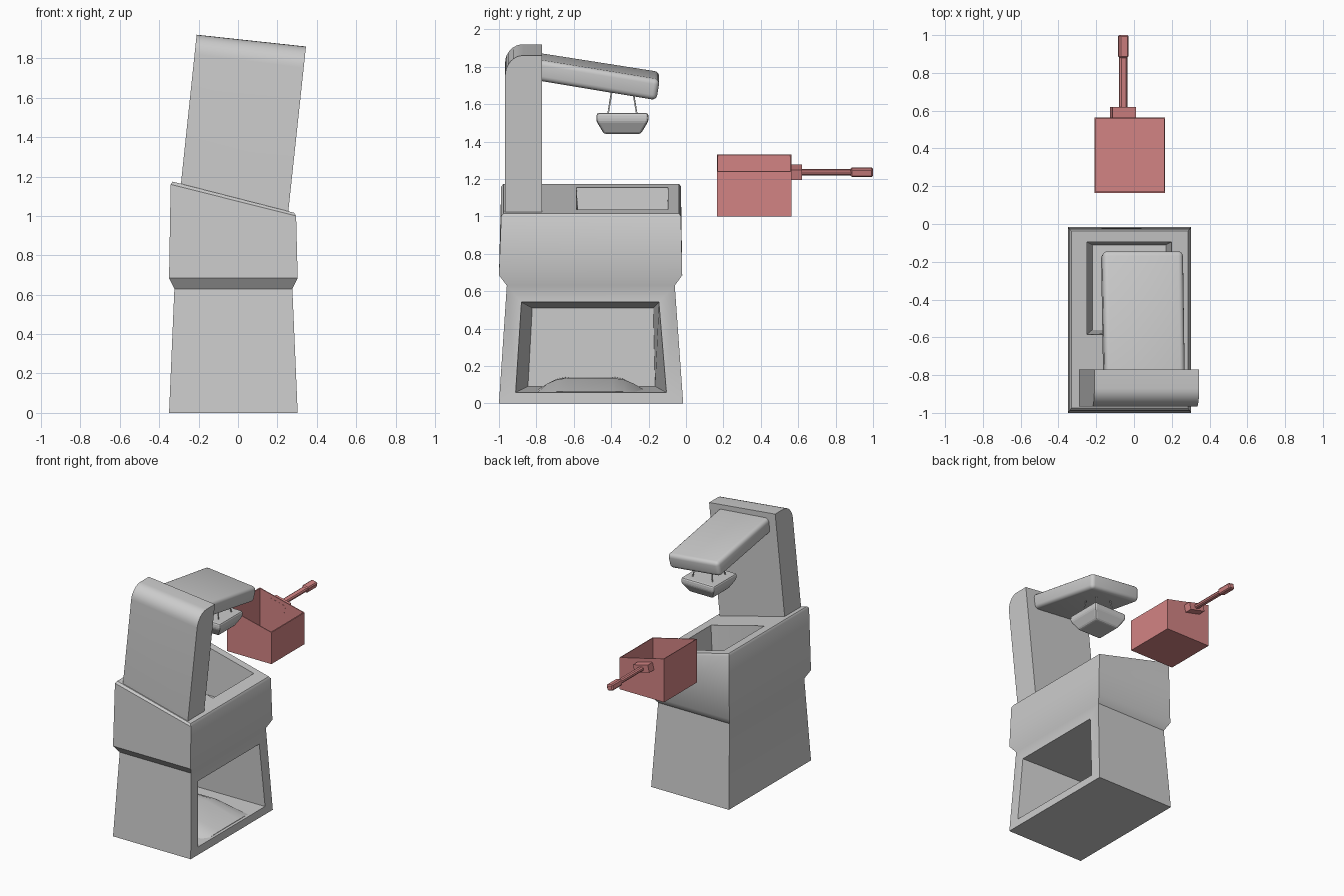
import bpy, bmesh, math
from mathutils import Vector, Matrix

if "Cube" in bpy.data.objects:
    bpy.data.objects.remove(bpy.data.objects["Cube"])


def loft(name, rings):
    """Skin a list of equal-length point rings and cap both ends."""
    bm = bmesh.new()
    vs = [[bm.verts.new(p) for p in r] for r in rings]
    n = len(rings[0])
    for a, b in zip(vs, vs[1:]):
        for i in range(n):
            j = (i + 1) % n
            bm.faces.new((a[i], a[j], b[j], b[i]))
    bm.faces.new(vs[0][::-1])
    bm.faces.new(vs[-1])
    bmesh.ops.recalc_face_normals(bm, faces=bm.faces[:])
    me = bpy.data.meshes.new(name)
    bm.to_mesh(me)
    bm.free()
    ob = bpy.data.objects.new(name, me)
    bpy.context.collection.objects.link(ob)
    return ob


def rect(x0, x1, y0, y1, zl, zr=None):
    """Rectangle ring, height zl on the left and zr on the right."""
    zr = zl if zr is None else zr
    return [(x0, y0, zl), (x1, y0, zr), (x1, y1, zr), (x0, y1, zl)]


def activate(ob):
    bpy.ops.object.select_all(action='DESELECT')
    ob.select_set(True)
    bpy.context.view_layer.objects.active = ob


def smooth(ob, deg):
    activate(ob)
    bpy.ops.object.shade_smooth_by_angle(angle=math.radians(deg))


def cut(ob, cutter):
    m = ob.modifiers.new("cut", 'BOOLEAN')
    m.operation, m.solver, m.object = 'DIFFERENCE', 'EXACT', cutter
    activate(ob)
    bpy.ops.object.modifier_apply(modifier=m.name)
    bpy.data.objects.remove(cutter)


def bevel(ob, width, segments):
    m = ob.modifiers.new("bevel", 'BEVEL')
    m.width, m.segments = width, segments
    activate(ob)
    bpy.ops.object.modifier_apply(modifier=m.name)


# Cabinet: tapered base, flared upper block, slanted top
body = loft("cabinet", [
    rect(-0.35, 0.303, -1.0, -0.015, 0),
    rect(-0.323, 0.276, -0.958, -0.06, 0.63),
    rect(-0.35, 0.303, -1.0, -0.02, 0.685),
    rect(-0.342, 0.295, -0.988, -0.027, 1.16, 1.0),
    rect(-0.332, 0.285, -0.975, -0.038, 1.174, 1.016)])

# Side opening
bay = [(0.31, -0.912, 0.058), (0.31, -0.104, 0.058),
       (0.31, -0.143, 0.543), (0.31, -0.883, 0.543)]
back = [(-0.28, -0.845, 0.09), (-0.28, -0.165, 0.09),
        (-0.28, -0.175, 0.51), (-0.28, -0.822, 0.51)]
cut(body, loft("bay_cutter", [bay, back]))

# Top basin
basin = loft("basin_cutter", [rect(-0.22, 0.17, -0.56, -0.11, 0.78),
                              rect(-0.25, 0.2, -0.585, -0.095, 1.152, 1.04),
                              rect(-0.25, 0.2, -0.585, -0.095, 1.3)])
cut(body, basin)
smooth(body, 38)

# Mound on the floor of the bay
mound = [(-0.8, 0), (-0.74, 0.045), (-0.69, 0.072), (-0.63, 0.082),
         (-0.39, 0.082), (-0.33, 0.07), (-0.28, 0.045), (-0.22, 0)]
rings = []
for x, z0, h in ((0.28, 0.055, 0.1), (0.0, 0.07, 0.8), (-0.275, 0.06, 1.0)):
    rings.append([(x, y, z0 + h * z) for y, z in mound])
smooth(loft("bay_mound", rings), 40)

# Leaning column with a rounded upper front edge
prof = [(-0.77, -0.04), (-0.77, 1.0)]
for i in range(9):
    a = math.radians(90 * i / 8)
    prof.append((-0.87 - 0.097 * math.sin(a), 0.87 + 0.13 * math.cos(a)))
prof.append((-0.967, -0.04))


def column_side(bottom, top):
    out = []
    for y, t in prof:
        p = Vector(bottom).lerp(Vector(top), 0)
        p += (Vector(top) - Vector(bottom)) * t
        out.append((p.x, y, p.y))
    return out


column = loft("column", [column_side((-0.29, 1.16), (-0.21, 1.92)),
                         column_side((0.255, 1.02), (0.345, 1.86))])
smooth(column, 35)

# Lamp arm, drooping toward the back
arm = loft("lamp_arm", [
    [(-0.167, -0.8, 1.765), (0.258, -0.8, 1.725),
     (0.272, -0.8, 1.838), (-0.153, -0.8, 1.878)],
    [(-0.178, -0.158, 1.665), (0.25, -0.158, 1.618),
     (0.262, -0.14, 1.73), (-0.165, -0.14, 1.775)]])
bevel(arm, 0.028, 4)
smooth(arm, 35)

# Hanging heat lamp and its four rods
cx, cy = 0.045, -0.34


def square(h, z):
    return rect(cx - h, cx + h, cy - h, cy + h, z)


lamp = loft("lamp_shade", [square(0.098, 1.44), square(0.14, 1.51),
                           square(0.138, 1.552)])
bevel(lamp, 0.012, 2)
for sx in (-1, 1):
    for sy in (-1, 1):
        rod = []
        for h, hy, z in ((0.085, 0.078, 1.54), (0.055, 0.05, 1.71)):
            x, y = cx + sx * h, cy + sy * hy
            rod.append([(x + 0.005 * math.cos(k * math.pi / 3),
                         y + 0.005 * math.sin(k * math.pi / 3), z)
                        for k in range(6)])
        smooth(loft("lamp_rod", rod), 61)

# Basket: hollow box with a slanted rim
red = bpy.data.materials.new("basket_red")
red.diffuse_color = (0.65, 0.23, 0.23, 1)
red.use_nodes = True
red.node_tree.nodes["Principled BSDF"].inputs["Base Color"].default_value = red.diffuse_color
basket = loft("basket", [rect(-0.21, 0.165, 0.165, 0.563, 1.0),
                         rect(-0.21, 0.165, 0.165, 0.563, 1.33, 1.24)])
cut(basket, loft("basket_cutter", [rect(-0.203, 0.158, 0.172, 0.556, 1.01),
                                   rect(-0.203, 0.158, 0.172, 0.556, 1.5)]))
basket.data.materials.clear()
basket.data.materials.append(red)

# Basket handle: bracket, shaft and grip, rolled to match the rim
roll = Matrix.Rotation(math.atan(0.24), 4, 'Y')
for name, y0, y1, w, h, b in (("handle_bracket", 0.555, 0.62, 0.128, 0.056, 0),
                              ("handle_shaft", 0.61, 0.89, 0.042, 0.028, 0.008),
                              ("handle_grip", 0.88, 1.0, 0.052, 0.045, 0.008)):
    ob = loft(name, [rect(-w / 2, w / 2, y0, y1, -h / 2),
                     rect(-w / 2, w / 2, y0, y1, h / 2)])
    if b:
        bevel(ob, b, 1)
    ob.data.transform(Matrix.Translation((-0.057, 0, 1.236)) @ roll)
    ob.data.materials.append(red)
